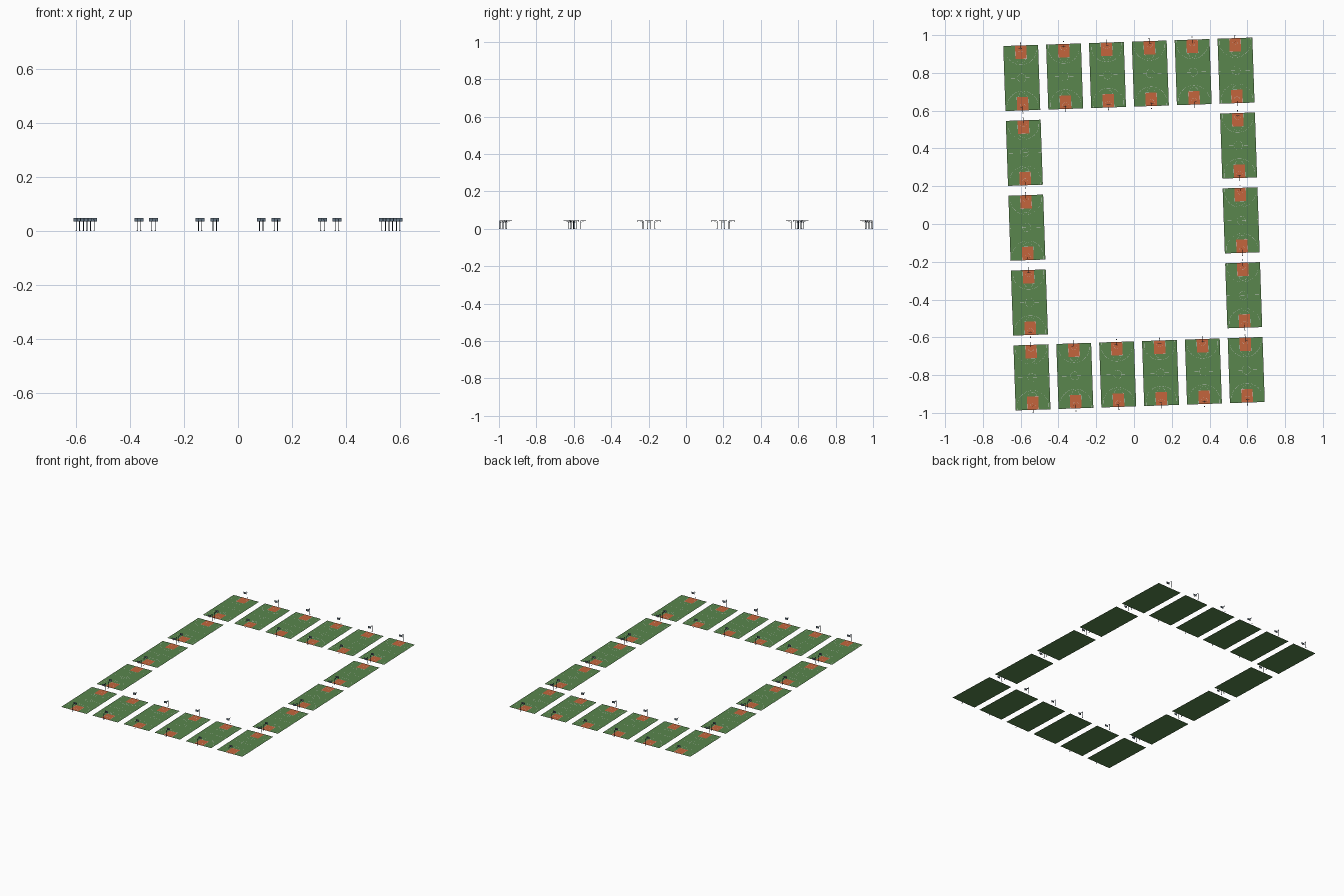
import bpy, bmesh
from math import sin, cos, pi, radians, asin, sqrt
from mathutils import Matrix, Vector

if "Cube" in bpy.data.objects:
    bpy.data.objects.remove(bpy.data.objects["Cube"])

M = 0.3445 / 28            # one metre of court in model units
HW, HL = 7.5, 14.0         # half width / half length in metres
LW = 0.06                  # painted line width


def material(name, rgb):
    m = bpy.data.materials.new(name)
    m.diffuse_color = (*rgb, 1)
    m.use_nodes = True
    m.node_tree.nodes["Principled BSDF"].inputs["Base Color"].default_value = m.diffuse_color
    return m


GREEN = material("court_green", (0.10, 0.24, 0.075))
ORANGE = material("key_orange", (0.55, 0.13, 0.045))
WHITE = material("line_white", (0.8, 0.8, 0.8))
STEEL = material("dark_steel", (0.03, 0.045, 0.07))
BOARD = material("board_grey", (0.12, 0.17, 0.22))
RIM = material("rim_orange", (0.6, 0.12, 0.03))


def rect(bm, x0, x1, y0, y1, z):
    bm.faces.new([bm.verts.new(c) for c in
                  ((x0, y0, z), (x1, y0, z), (x1, y1, z), (x0, y1, z))])


def ribbon(bm, pts, z, closed=False):
    """Flat painted stripe following a 2D path."""
    n, pairs = len(pts), []
    for i, p in enumerate(pts):
        a = pts[i - 1] if closed or i else p
        b = pts[(i + 1) % n] if closed or i < n - 1 else p
        d = Vector((b[0] - a[0], b[1] - a[1])).normalized() * LW / 2
        pairs.append((bm.verts.new((p[0] + d.y, p[1] - d.x, z)),
                      bm.verts.new((p[0] - d.y, p[1] + d.x, z))))
    for i in range(n if closed else n - 1):
        (a, b), (c, d) = pairs[i], pairs[(i + 1) % n]
        bm.faces.new((a, c, d, b))


def arc(cx, cy, r, a0, a1, n):
    return [(cx + r * cos(a0 + (a1 - a0) * i / n),
             cy + r * sin(a0 + (a1 - a0) * i / n)) for i in range(n + 1)]


def box(bm, center, size):
    bmesh.ops.create_cube(bm, size=1, matrix=Matrix.Translation(center)
                          @ Matrix.Diagonal((*size, 1)))


def rod(bm, a, b, r, sides=8):
    a, b = Vector(a), Vector(b)
    rot = (b - a).to_track_quat('Z', 'Y').to_matrix().to_4x4()
    bmesh.ops.create_cone(bm, cap_ends=True, segments=sides, radius1=r, radius2=r,
                          depth=(b - a).length,
                          matrix=Matrix.Translation((a + b) / 2) @ rot)


def mirror_end(bm):
    """Repeat the +y end of the court at the -y end (half turn)."""
    d = bmesh.ops.duplicate(bm, geom=bm.verts[:] + bm.edges[:] + bm.faces[:])
    vs = [g for g in d["geom"] if isinstance(g, bmesh.types.BMVert)]
    bmesh.ops.rotate(bm, verts=vs, cent=(0, 0, 0), matrix=Matrix.Rotation(pi, 3, 'Z'))


def finish(bm, name, mat):
    bmesh.ops.scale(bm, vec=(M, M, M), verts=bm.verts[:])
    me = bpy.data.meshes.new(name)
    bm.to_mesh(me)
    bm.free()
    me.materials.append(mat)
    return name, me


parts = []

# playing surface
bm = bmesh.new()
rect(bm, -HW, HW, -HL, HL, 0)
parts.append(finish(bm, "court_surface", GREEN))

# coloured keys
bm = bmesh.new()
rect(bm, -2.45, 2.45, HL - 5.8, HL, 0.025)
mirror_end(bm)
parts.append(finish(bm, "key_area", ORANGE))

# painted lines: one end, mirrored, then the centre and border
bm = bmesh.new()
z, hoop_y = 0.05, HL - 1.575
ribbon(bm, [(-2.45, HL), (-2.45, HL - 5.8)], z)
ribbon(bm, [(2.45, HL), (2.45, HL - 5.8)], z)
ribbon(bm, [(-2.45, HL - 5.8), (2.45, HL - 5.8)], z)
ribbon(bm, arc(0, HL - 5.8, 1.8, pi, 2 * pi, 20), z)
ribbon(bm, arc(0, hoop_y, 1.25, pi, 2 * pi, 16), z)
t = asin(sqrt(1 - (6.6 / 6.75) ** 2))
ribbon(bm, [(-6.6, HL)] + arc(0, hoop_y, 6.75, pi + t, 2 * pi - t, 32) + [(6.6, HL)], z)
rect(bm, -HW, HW, HL - LW, HL, z)
rect(bm, HW - LW, HW, -HL, HL, z)
mirror_end(bm)
rect(bm, -HW, HW, -LW / 2, LW / 2, z)
ribbon(bm, arc(0, 0, 1.8, 0, 2 * pi, 32)[:-1], z, closed=True)
parts.append(finish(bm, "court_lines", WHITE))

# hoop stands: post, foot, arm and brace
bm = bmesh.new()
post_y, board_y = HL + 1.1, HL - 1.2
rod(bm, (0, post_y, 0), (0, post_y, 3.5), 0.11)
box(bm, (0, post_y, 0.05), (0.36, 0.36, 0.1))
rod(bm, (0, post_y + 0.05, 3.45), (0, board_y, 3.45), 0.08)
rod(bm, (0, post_y, 2.7), (0, board_y + 0.9, 3.42), 0.05)
mirror_end(bm)
parts.append(finish(bm, "hoop_stand", STEEL))

# backboards
bm = bmesh.new()
box(bm, (0, board_y, 3.425), (1.8, 0.06, 1.05))
mirror_end(bm)
parts.append(finish(bm, "backboard", BOARD))

# rims: small square-section rings with a bracket
bm = bmesh.new()
n = 16
rings = [[bm.verts.new((r * cos(2 * pi * i / n), hoop_y + r * sin(2 * pi * i / n), h))
          for i in range(n)]
         for r, h in ((0.22, 3.03), (0.26, 3.03), (0.26, 3.07), (0.22, 3.07))]
for k in range(4):
    for i in range(n):
        a, b = rings[k], rings[(k + 1) % 4]
        bm.faces.new((a[i], b[i], b[(i + 1) % n], a[(i + 1) % n]))
box(bm, (0, (hoop_y + 0.24 + board_y) / 2, 3.05), (0.14, 0.14, 0.05))
mirror_end(bm)
bmesh.ops.recalc_face_normals(bm, faces=bm.faces[:])
parts.append(finish(bm, "rim", RIM))

# ring of courts on a slightly turned 6 x 5 grid, leaving the middle open
turn = Matrix.Rotation(radians(1.95), 4, 'Z')
for row in range(5):
    for col in range(6):
        if 0 < row < 4 and 0 < col < 5:
            continue
        place = turn @ Matrix.Translation(((col - 2.5) * 0.227, (row - 2) * 0.3965, 0))
        for name, mesh in parts:
            ob = bpy.data.objects.new(f"{name}_{row + 1}_{col + 1}", mesh)
            ob.matrix_world = place
            bpy.context.collection.objects.link(ob)
